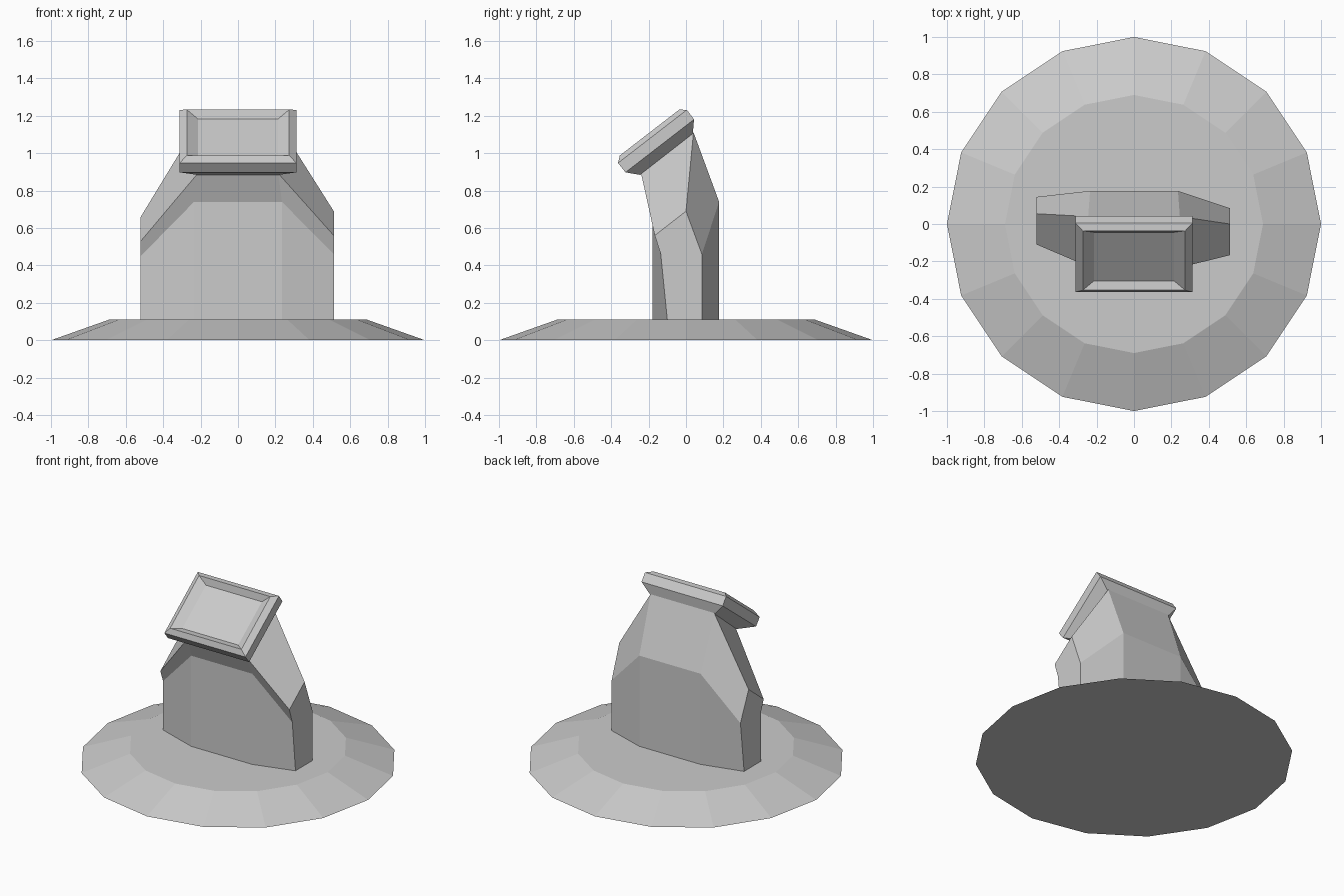
import bpy, bmesh
from math import sin, cos, pi

if "Cube" in bpy.data.objects:
    bpy.data.objects.remove(bpy.data.objects["Cube"])


def loft(name, rings, extra=(), cap_first=True, cap_last=True):
    """Bridge equal-length closed rings with quads; extra faces use (ring, index)."""
    bm = bmesh.new()
    vs = [[bm.verts.new(p) for p in ring] for ring in rings]
    n = len(rings[0])
    for a, b in zip(vs, vs[1:]):
        for i in range(n):
            j = (i + 1) % n
            bm.faces.new((a[i], a[j], b[j], b[i]))
    if cap_first:
        bm.faces.new(vs[0][::-1])
    if cap_last:
        bm.faces.new(vs[-1])
    for f in extra:
        bm.faces.new([vs[r][i] for r, i in f])
    bmesh.ops.recalc_face_normals(bm, faces=bm.faces)
    me = bpy.data.meshes.new(name)
    bm.to_mesh(me)
    bm.free()
    ob = bpy.data.objects.new(name, me)
    bpy.context.collection.objects.link(ob)
    return ob


# base: sixteen-sided sloped disc
def circle(r, z):
    return [(r * cos(i * pi / 8), r * sin(i * pi / 8), z) for i in range(16)]


loft("base", [circle(1.0, 0), circle(0.69, 0.11)])

# pedestal: slightly skewed octagon, folding into a leaning neck
foot = [(-.52, -.08), (-.235, -.178), (.235, -.178), (.512, -.10),
        (.512, .085), (.235, .177), (-.235, .177), (-.52, .105)]
fold = [(-.52, -.08, .45), (-.235, -.178, .74), (.235, -.178, .74), (.512, -.135, .46),
        (.512, .085, .46), (.235, .177, .74), (-.235, .177, .74), (-.52, .145, .46)]
neck = [(-.52, -.11, .53), (-.215, -.24, .892), (.215, -.24, .892), (.512, -.167, .56),
        (.512, 0, .69), (.245, .04, 1.112), (-.245, .04, 1.112), (-.52, .055, .66)]
shoulders = [[(2, 3), (2, 4), (2, 5), (2, 2)],
             [(2, 7), (2, 0), (2, 1), (2, 6)],
             [(2, 1), (2, 2), (2, 5), (2, 6)]]
loft("pedestal", [[(x, y, .11) for x, y in foot], fold, neck], shoulders, cap_last=False)


# head: tilted bevelled panel with a recessed face
def panel(wx_low, wx_high, half, n):
    def pt(x, u):
        return (x, .79 * u - .61 * n, .61 * u + .79 * n)
    lo, hi = .525 - half, .525 + half
    return [pt(-wx_low, lo), pt(wx_low, lo), pt(wx_high, hi), pt(-wx_high, hi)]


loft("head", [panel(.215, .245, .178, .851),
              panel(.312, .312, .232, .910),
              panel(.312, .312, .233, .974),
              panel(.274, .274, .201, 1.0),
              panel(.215, .215, .165, .966)])
